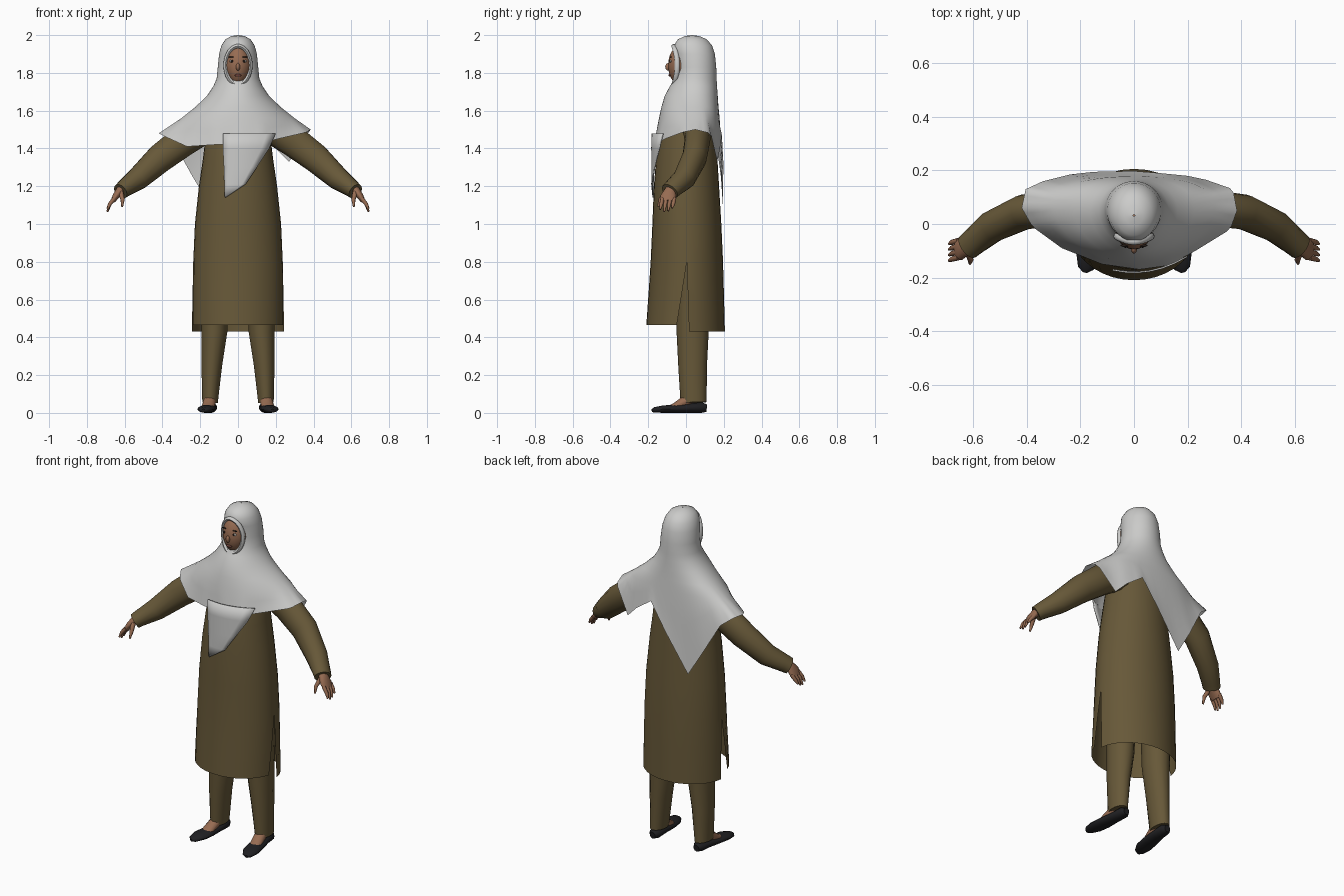
import bpy, bmesh
from math import sin, cos, radians, pi
from mathutils import Vector

cube = bpy.data.objects.get("Cube")
if cube:
    bpy.data.objects.remove(cube)


def material(name, r, g, b):
    m = bpy.data.materials.new(name)
    m.use_nodes = True
    m.diffuse_color = (r, g, b, 1)
    bsdf = next(n for n in m.node_tree.nodes if n.type == 'BSDF_PRINCIPLED')
    bsdf.inputs["Base Color"].default_value = (r, g, b, 1)
    bsdf.inputs["Roughness"].default_value = 0.9
    return m


OLIVE = material("olive cloth", 0.135, 0.098, 0.04)
SCARF = material("pale grey cloth", 0.6, 0.6, 0.59)
SKIN = material("brown skin", 0.31, 0.15, 0.085)
SHOE = material("black leather", 0.014, 0.014, 0.016)
DARK = material("dark brown", 0.02, 0.013, 0.01)
WHITE = material("eye white", 0.6, 0.57, 0.53)
LIP = material("lip brown", 0.17, 0.06, 0.045)


def finish(name, bm, mat, mirror=False, thick=0, angle=50):
    """Turn a bmesh into a named, smooth-shaded object."""
    bmesh.ops.remove_doubles(bm, verts=bm.verts, dist=0.0005)
    bmesh.ops.recalc_face_normals(bm, faces=bm.faces)
    mesh = bpy.data.meshes.new(name)
    bm.to_mesh(mesh)
    bm.free()
    mesh.materials.append(mat)
    ob = bpy.data.objects.new(name, mesh)
    bpy.context.collection.objects.link(ob)
    bpy.ops.object.select_all(action='DESELECT')
    ob.select_set(True)
    bpy.context.view_layer.objects.active = ob
    bpy.ops.object.shade_smooth_by_angle(angle=radians(angle))
    if mirror:
        ob.modifiers.new("Mirror", 'MIRROR').use_mirror_merge = False
    if thick:
        ob.modifiers.new("Thickness", 'SOLIDIFY').thickness = thick
    return ob


def loft(bm, rows, closed=True, caps=False):
    """Bridge rows of points with quads."""
    rings = [[bm.verts.new(p) for p in row] for row in rows]
    n = len(rings[0])
    for a, b in zip(rings, rings[1:]):
        for i in range(n if closed else n - 1):
            j = (i + 1) % n
            bm.faces.new((a[i], a[j], b[j], b[i]))
    if caps:
        bm.faces.new(rings[0])
        bm.faces.new(rings[-1])


def tube(bm, path, ref=(0, 1, 0), n=14):
    """Sweep ellipses along (x, y, z, radius along ref, other radius)."""
    pts = [Vector(p[:3]) for p in path]
    rows = []
    for i, p in enumerate(path):
        d = (pts[min(i + 1, len(pts) - 1)] - pts[max(i - 1, 0)]).normalized()
        u = Vector(ref)
        u = (u - d * u.dot(d)).normalized()
        v = d.cross(u)
        rows.append([pts[i] + u * p[3] * cos(2 * pi * k / n) + v * p[4] * sin(2 * pi * k / n)
                     for k in range(n)])
    loft(bm, rows, caps=True)


def oval(z, rx, front, back, angles, shift=0):
    """Horizontal oval; angle 0 is the front, 90 is +x."""
    mid, half = (front + back) / 2, (back - front) / 2
    return [Vector((rx * sin(radians(a)),
                    mid - half * cos(radians(a)) + shift * sin(radians(a)) ** 2, z))
            for a in angles]


def ball(name, mat, centre, size, mirror=False):
    bm = bmesh.new()
    bmesh.ops.create_uvsphere(bm, u_segments=24, v_segments=14, radius=1)
    for v in bm.verts:
        v.co = Vector([c + s * q for c, s, q in zip(centre, size, v.co)])
    return finish(name, bm, mat, mirror, angle=180)


# Tunic: closed bodice, then a front and a back panel parted by side slits
bm = bmesh.new()
body = [(1.67, .07, -.05, .1), (1.6, .14, -.1, .14), (1.5, .168, -.135, .155),
        (1.35, .185, -.158, .166), (1.2, .207, -.17, .175), (1.0, .228, -.178, .187),
        (.8, .237, -.187, .196)]
loft(bm, [oval(*r, [k * 11.25 for k in range(32)]) for r in body])
skirt = [(.8, .237, -.187, .196), (.62, .241, -.198, .201), (.43, .245, -.21, .206)]
for start, gap, lift in ((-90, 13, .035), (90, 5, 0)):
    rows = []
    for i, (z, rx, f, b) in enumerate(skirt):
        g = gap * i / 2
        angles = [start + g + (180 - 2 * g) * k / 16 for k in range(17)]
        rows.append(oval(z + lift * i / 2, rx, f, b, angles))
    loft(bm, rows, closed=False)
finish("tunic", bm, OLIVE)

# Sleeves
bm = bmesh.new()
tube(bm, [(.1, .05, 1.53, .08, .07), (.2, .06, 1.49, .075, .08), (.29, .06, 1.44, .068, .085),
          (.41, .045, 1.35, .066, .078), (.53, -.01, 1.24, .06, .062),
          (.6, -.067, 1.19, .052, .047), (.622, -.086, 1.172, .05, .043)])
finish("sleeves", bm, OLIVE, mirror=True)

# Trousers
bm = bmesh.new()
tube(bm, [(.115, .03, .85, .1, .1), (.125, .035, .6, .09, .076), (.125, .035, .43, .085, .07),
          (.139, .035, .25, .076, .056), (.148, .04, .055, .069, .042)])
finish("trousers", bm, OLIVE, mirror=True)

# Feet and shoes
bm = bmesh.new()
tube(bm, [(.148, .045, .11, .034, .04), (.15, .0, .062, .033, .032),
          (.158, -.06, .034, .034, .018), (.165, -.095, .025, .02, .01)], ref=(1, 0, 0))
finish("feet", bm, SKIN, mirror=True)
bm = bmesh.new()
tube(bm, [(.145, .11, .025, .018, .02), (.145, .085, .028, .035, .028),
          (.15, .02, .026, .037, .026), (.16, -.06, .022, .046, .022),
          (.17, -.12, .02, .046, .02), (.18, -.165, .016, .03, .015),
          (.183, -.18, .012, .01, .008)], ref=(1, 0, 0))
finish("shoes", bm, SHOE, mirror=True)

# Hands: palm, four fingers and thumb
bm = bmesh.new()
tube(bm, [(.605, -.072, 1.2, .026, .024), (.628, -.085, 1.172, .032, .022),
          (.648, -.094, 1.145, .042, .018), (.663, -.094, 1.12, .036, .012)])
for i in range(4):
    y, drop = -.125 + .021 * i, (.012, 0, .004, .02)[i]
    tube(bm, [(.655, y, 1.135, .011, .011), (.679, y - .006, 1.105, .01, .01),
              (.691, y - .012, 1.065 + drop, .005, .005)], n=8)
tube(bm, [(.62, -.105, 1.165, .014, .014), (.611, -.135, 1.13, .011, .011),
          (.613, -.148, 1.092, .005, .005)], n=8)
finish("hands", bm, SKIN, mirror=True)

# Headscarf: hood and shoulder cape, ending in an uneven hem
hem = [(0, .02, -.17, 1.42), (25, .13, -.155, 1.43), (50, .23, -.1, 1.455),
       (72, .36, -.02, 1.485), (90, .385, .05, 1.5), (108, .37, .13, 1.48),
       (125, .27, .165, 1.33), (140, .2, .18, 1.4), (155, .1, .19, 1.47),
       (170, 0, .198, 1.32), (195, -.15, .195, 1.1), (215, -.24, .185, 1.25),
       (240, -.34, .16, 1.43), (255, -.405, .13, 1.48), (270, -.42, .06, 1.48),
       (288, -.38, -.01, 1.46), (310, -.27, -.09, 1.41), (335, -.12, -.15, 1.42),
       (360, .02, -.17, 1.42)]


def hem_point(a):
    for p, q in zip(hem, hem[1:]):
        if a <= q[0]:
            return Vector(p[1:]).lerp(Vector(q[1:]), (a - p[0]) / (q[0] - p[0]))


turn = [k * 5 for k in range(72)]
hood = [(2.0, .004, .03, .035, 0), (1.995, .035, -.005, .07, 0), (1.978, .066, -.042, .11, 0),
        (1.945, .088, -.064, .138, 0), (1.9, .1, -.06, .153, 0), (1.83, .107, -.05, .16, 0),
        (1.77, .113, -.06, .162, 0), (1.73, .13, -.085, .164, .01),
        (1.68, .163, -.112, .168, .02), (1.62, .225, -.13, .172, .035),
        (1.56, .3, -.143, .178, .045)]
rows = [oval(*r[:4], turn, r[4]) for r in hood]
ends = [hem_point(a) for a in turn]
for t in (.4, .75, 1):
    rows.append([p.lerp(e, t) for p, e in zip(rows[len(hood) - 1], ends)])
bm = bmesh.new()
loft(bm, rows)
finish("headscarf", bm, SCARF, angle=60)

# Hanging scarf end on the chest
bm = bmesh.new()
rows = []
for z, left, right in ((1.48, -.08, .2), (1.4, -.08, .165), (1.3, -.075, .1),
                       (1.21, -.072, .04), (1.14, -.07, -.065)):
    xs = [left + (right - left) * k / 6 for k in range(7)]
    rows.append([(x, -.184 + 1.5 * x * x, z) for x in xs])
loft(bm, rows, closed=False)
finish("scarf_end", bm, SCARF, thick=.006)

# Rolled edge of the hood round the face
bm = bmesh.new()
rows = []
for k in range(32):
    a = 2 * pi * k / 32
    c = Vector((.066 * sin(a), -.046 - .018 * cos(a) ** 2, 1.84 + .102 * cos(a)))
    out = Vector((sin(a), 0, cos(a)))
    rows.append([c + out * .011 * cos(b) + Vector((0, .014 * sin(b), 0))
                 for b in (2 * pi * j / 8 for j in range(8))])
loft(bm, rows + rows[:1])
finish("hood_edge", bm, SCARF)

# Face
face = ball("face", SKIN, (0, -.015, 1.84), (.071, .08, .113))
for v in face.data.vertices:
    if v.co.z < 1.82:
        v.co.x *= 1 - (1.82 - v.co.z) * 2
ball("nose", SKIN, (0, -.094, 1.832), (.011, .016, .02))
ball("eyes", WHITE, (.032, -.081, 1.862), (.014, .006, .007), True)
ball("irises", DARK, (.032, -.085, 1.862), (.007, .004, .007), True)
ball("eyebrows", DARK, (.034, -.08, 1.884), (.017, .005, .003), True)
ball("lips", LIP, (0, -.085, 1.787), (.019, .008, .007))
